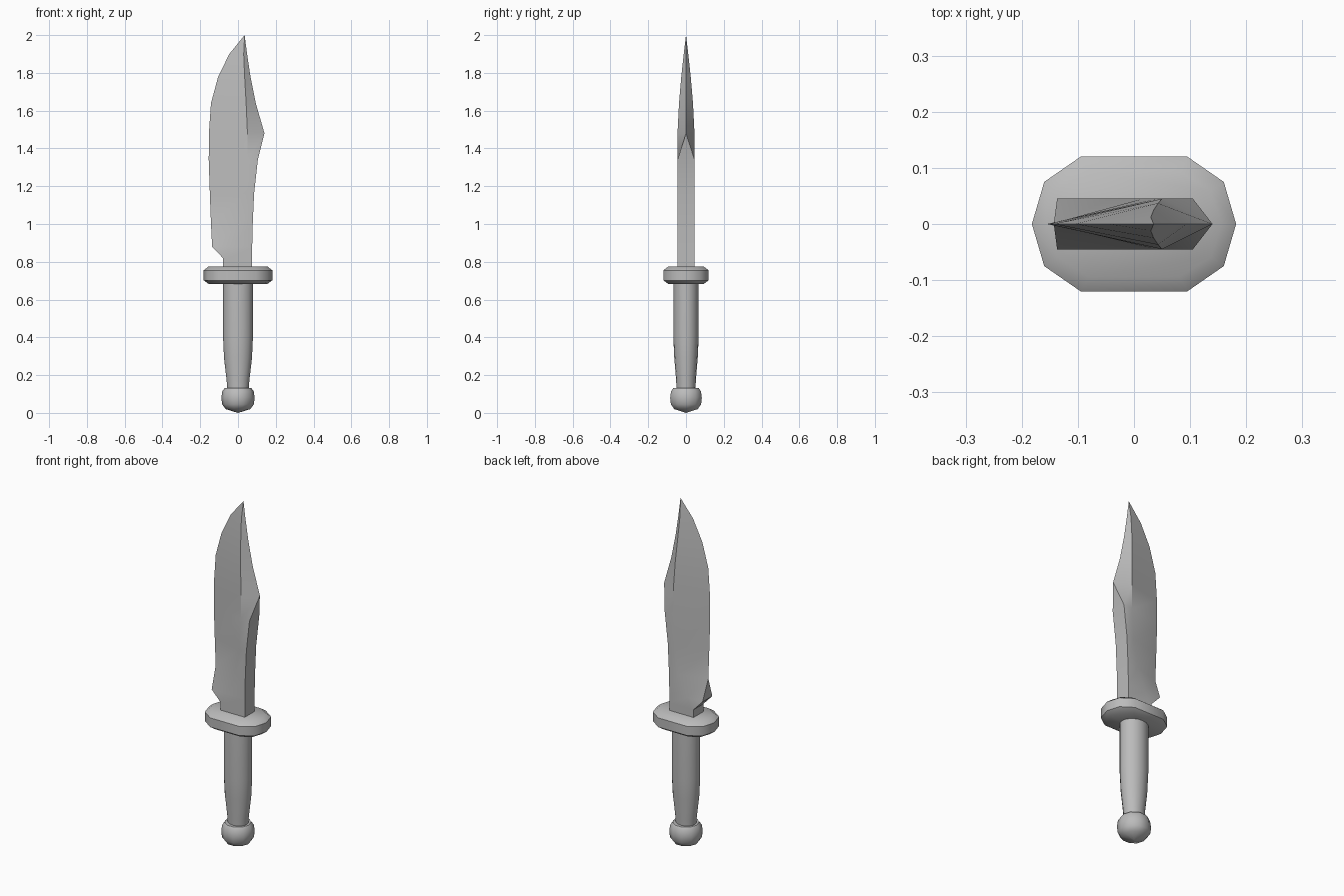
import bpy, bmesh, math

cube = bpy.data.objects.get("Cube")
if cube:
    bpy.data.objects.remove(cube, do_unlink=True)

steel = bpy.data.materials.new("grey steel")
steel.use_nodes = True
grey = (0.5, 0.5, 0.5, 1)
steel.diffuse_color = grey
steel.node_tree.nodes["Principled BSDF"].inputs["Base Color"].default_value = grey


def loft(name, rings, angle):
    """Skin a stack of equal-length point rings and cap both ends."""
    bm = bmesh.new()
    loops = [[bm.verts.new(p) for p in ring] for ring in rings]
    n = len(loops[0])
    for low, high in zip(loops, loops[1:]):
        for i in range(n):
            j = (i + 1) % n
            bm.faces.new((low[i], low[j], high[j], high[i]))
    bm.faces.new(loops[0][::-1])
    bm.faces.new(loops[-1])
    bmesh.ops.remove_doubles(bm, verts=bm.verts, dist=0.0005)
    bmesh.ops.recalc_face_normals(bm, faces=bm.faces)
    mesh = bpy.data.meshes.new(name)
    bm.to_mesh(mesh)
    bm.free()
    mesh.materials.append(steel)
    obj = bpy.data.objects.new(name, mesh)
    bpy.context.collection.objects.link(obj)
    bpy.ops.object.select_all(action='DESELECT')
    obj.select_set(True)
    bpy.context.view_layer.objects.active = obj
    bpy.ops.object.shade_smooth_by_angle(angle=math.radians(angle))
    return obj


def ellipse(rx, ry, z, sides):
    turns = [2 * math.pi * i / sides for i in range(sides)]
    return [(rx * math.cos(t), ry * math.sin(t), z) for t in turns]


def blade_section(z, edge, edge_y, ridge, ridge_y, spine, spine_y):
    half = [(edge, edge_y), (ridge, ridge_y), (spine, spine_y)]
    return [(x, -y, z) for x, y in half] + [(x, y, z) for x, y in half[::-1]]


# Blade: cutting edge on -x, flat spine on +x turning into a false edge near the tip
T = 0.045
blade = [
    (0.74, -0.08, T, -0.06, T, 0.075, T),
    (0.82, -0.08, T, -0.06, T, 0.075, T),
    (0.88, -0.137, T, -0.04, T, 0.075, T),
    (1.00, -0.143, 0, 0.015, T, 0.078, T),
    (1.16, -0.149, 0, 0.04, T, 0.085, T),
    (1.34, -0.155, 0, 0.05, T, 0.105, T),
    (1.48, -0.154, 0, 0.05, T, 0.14, 0),
    (1.64, -0.143, 0, 0.043, 0.037, 0.094, 0),
    (1.78, -0.105, 0, 0.035, 0.025, 0.066, 0),
    (1.90, -0.046, 0, 0.03, 0.012, 0.048, 0),
    (2.00, 0.035, 0, 0.035, 0, 0.035, 0),
]
loft("blade", [blade_section(*s) for s in blade], 25)


# Guard: ten-sided plate with chamfered rims
def guard_ring(inset, z):
    quarter = [(0.182, 0), (0.16, 0.075), (0.095, 0.12)]
    kx, ky = 1 - inset / 0.182, 1 - inset / 0.12
    upper = quarter + [(-x, y) for x, y in quarter[::-1]]
    lower = [(x, -y) for x, y in upper[-2:0:-1]]
    return [(x * kx, y * ky, z) for x, y in upper + lower]


loft("guard", [guard_ring(i, z) for i, z in
               ((0.026, 0.683), (0, 0.702), (0, 0.755), (0.026, 0.775))], 40)

# Grip: oval, narrowing toward the pommel
loft("grip", [ellipse(x, y, z, 16) for x, y, z in (
    (0.055, 0.05, 0.11), (0.06, 0.052, 0.17), (0.074, 0.062, 0.29),
    (0.079, 0.067, 0.4), (0.079, 0.067, 0.7))], 40)

# Pommel: rounded knob with a shallow pointed base
loft("pommel", [ellipse(r, r, z, 10) for r, z in (
    (0.001, 0), (0.065, 0.02), (0.084, 0.045), (0.088, 0.08),
    (0.083, 0.115), (0.07, 0.132), (0.05, 0.132))], 40)
